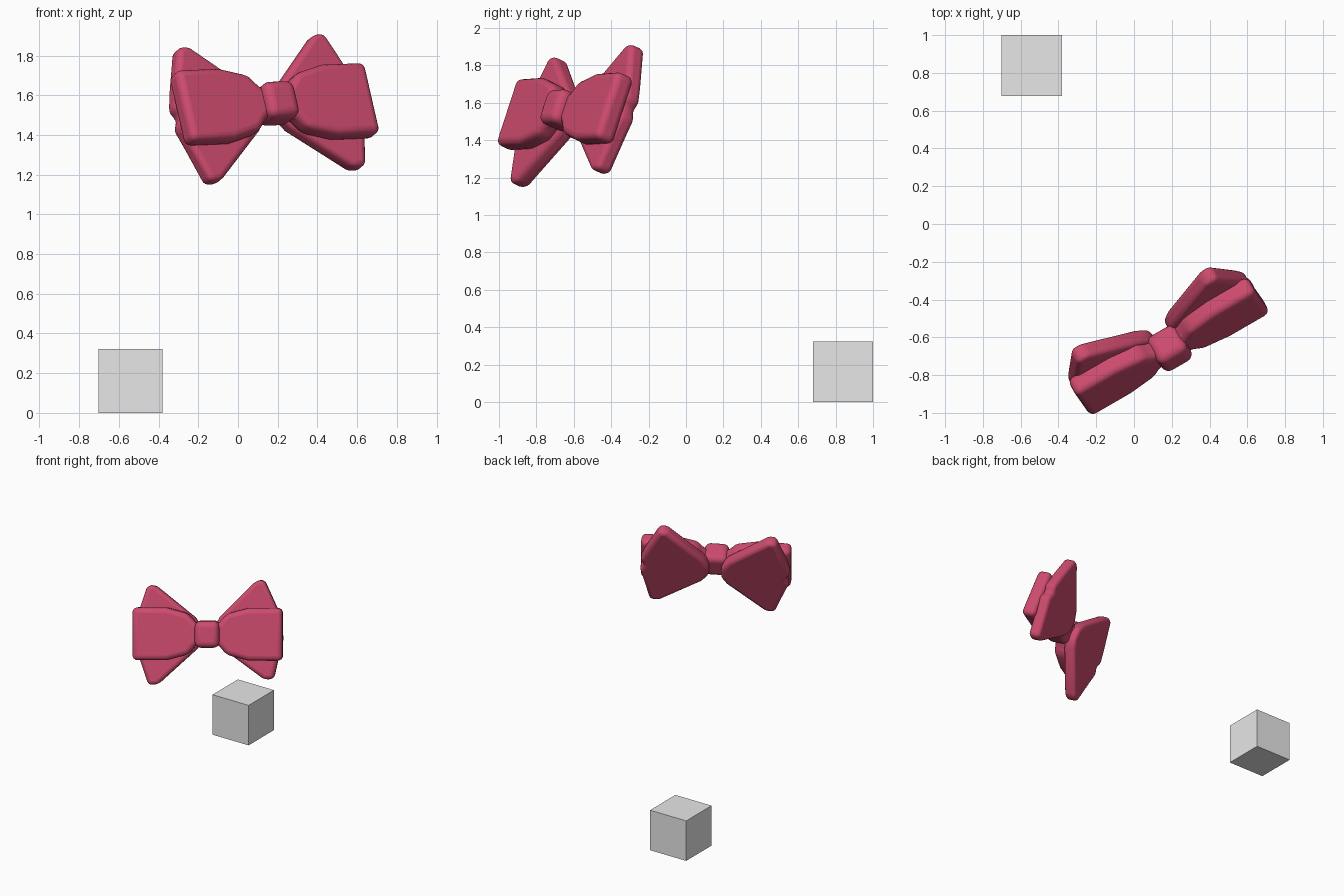
import bpy, bmesh
from mathutils import Matrix, Vector

if "Cube" in bpy.data.objects:
    bpy.data.objects.remove(bpy.data.objects["Cube"])


def material(name, rgb):
    m = bpy.data.materials.new(name)
    m.diffuse_color = (*rgb, 1)
    m.use_nodes = True
    m.node_tree.nodes["Principled BSDF"].inputs["Base Color"].default_value = m.diffuse_color
    return m


RED = material("raspberry red", (0.61, 0.07, 0.155))
GREY = material("light grey", (0.8, 0.8, 0.8))

# Bow frame: x along the bow, y to its back, z up its face
X = Vector((0.866, 0.5, 0.035)).normalized()
Y = Vector((-0.2, 0.31, 0.93)).cross(X).normalized()
Z = X.cross(Y)
FRAME = Matrix((X, Y, Z)).transposed().to_4x4()
FRAME.translation = (0.185, -0.65, 1.555)


def finish(name, bm, mat, matrix, bevel=0, segments=4):
    bmesh.ops.recalc_face_normals(bm, faces=bm.faces[:])
    me = bpy.data.meshes.new(name)
    bm.to_mesh(me)
    bm.free()
    me.materials.append(mat)
    ob = bpy.data.objects.new(name, me)
    bpy.context.collection.objects.link(ob)
    ob.matrix_world = matrix
    if bevel:
        mod = ob.modifiers.new("rounded", 'BEVEL')
        mod.width, mod.segments, mod.limit_method = bevel, segments, 'ANGLE'
        mod.angle_limit = 0.35
        bpy.ops.object.select_all(action='DESELECT')
        ob.select_set(True)
        bpy.context.view_layer.objects.active = ob
        bpy.ops.object.shade_smooth_by_angle(angle=0.7)
    return ob


def pad(name, outline, front, back, side, matrix, bevel):
    """Extrude an (x, z) outline; side = -1 mirrors it to the left."""
    bm = bmesh.new()
    face = bm.faces.new([bm.verts.new((side * x, front, z)) for x, z in outline])
    ext = bmesh.ops.extrude_face_region(bm, geom=[face])
    verts = [g for g in ext["geom"] if isinstance(g, bmesh.types.BMVert)]
    bmesh.ops.translate(bm, verts=verts, vec=(0, back - front, 0))
    finish(name, bm, RED, matrix, bevel)


# Front loops: broad, nearly square ends narrowing to the knot
half = [(0.04, 0.06), (0.09, 0.09), (0.14, 0.15), (0.30, 0.192), (0.55, 0.192)]
front_loop = half + [(x, -z) for x, z in reversed(half)]

# Rear loops: fan shapes with a small notch in the outer edge
rear_loop = [(0.045, 0.045), (0.09, 0.12), (0.37, 0.37), (0.43, 0.37),
             (0.52, 0.14), (0.55, 0.05), (0.52, 0.0), (0.55, -0.05),
             (0.52, -0.14), (0.46, -0.355), (0.39, -0.355), (0.09, -0.11),
             (0.045, -0.045)]
ROLL = FRAME @ Matrix.Rotation(-0.052, 4, 'Y')

for side, word in ((1, "right"), (-1, "left")):
    pad("front_loop_" + word, front_loop, -0.055, 0.06, side, FRAME, 0.036)
    pad("rear_loop_" + word, rear_loop, 0.04, 0.135, side, ROLL, 0.03)

# Knot: rounded block around the middle
bm = bmesh.new()
bmesh.ops.create_cube(bm, size=1)
bmesh.ops.transform(bm, verts=bm.verts[:],
                    matrix=Matrix.Translation((0, -0.01, 0)) @ Matrix.Diagonal((0.18, 0.18, 0.195, 1)))
finish("knot", bm, RED, FRAME, 0.045, 5)

# Loose cube on the ground
bm = bmesh.new()
bmesh.ops.create_cube(bm, size=0.322)
finish("ground_cube", bm, GREY, Matrix.Translation((-0.541, 0.839, 0.161)))
